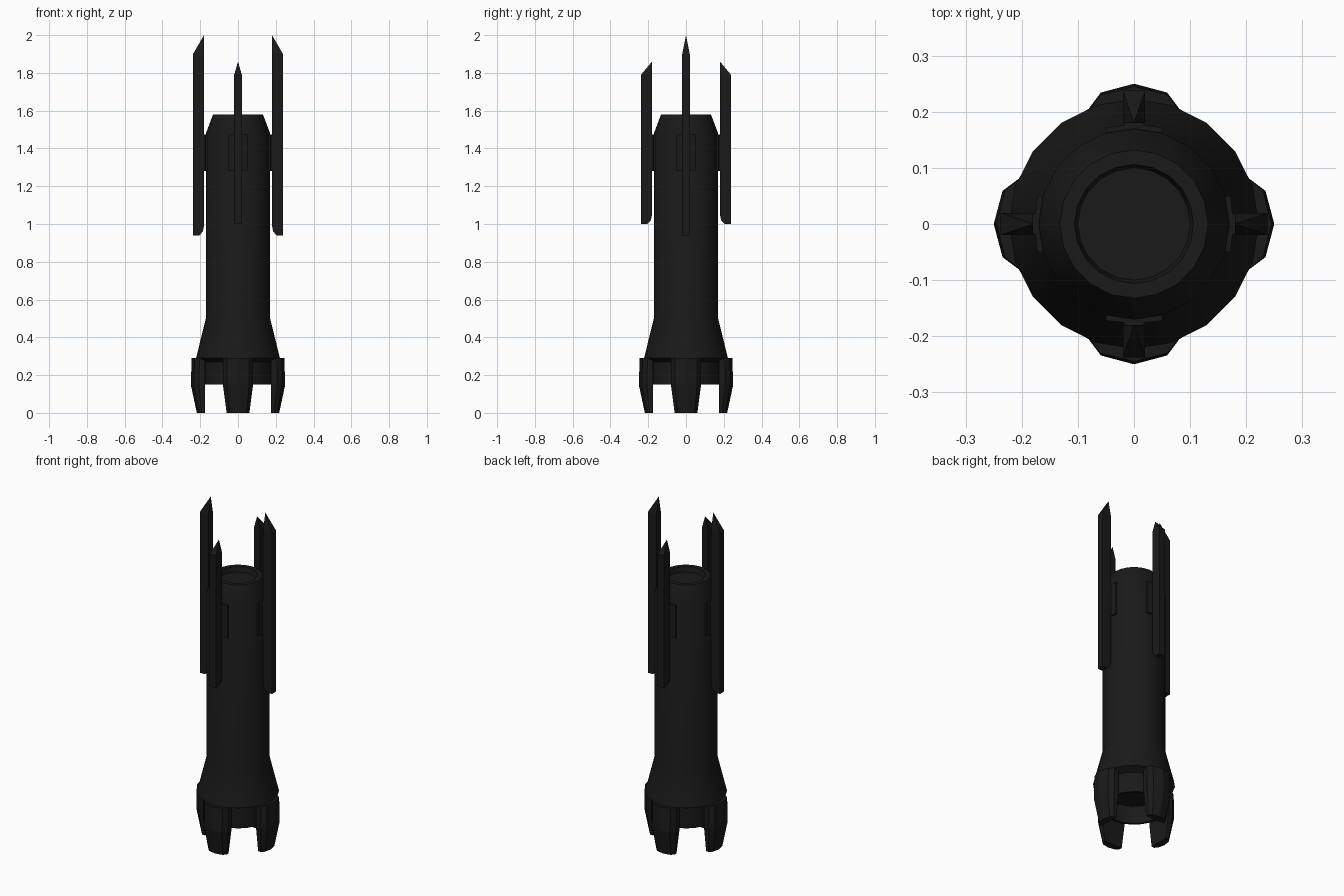
import bpy, bmesh
from math import pi, cos, sin
from mathutils import Matrix

if "Cube" in bpy.data.objects:
    bpy.data.objects.remove(bpy.data.objects["Cube"])

SIDES = 20
black = bpy.data.materials.new("black_metal")
black.diffuse_color = (0.01, 0.01, 0.01, 1)
black.use_nodes = True
black.node_tree.nodes["Principled BSDF"].inputs["Base Color"].default_value = black.diffuse_color


def finish(name, bm, smooth=False):
    bmesh.ops.recalc_face_normals(bm, faces=bm.faces)
    mesh = bpy.data.meshes.new(name)
    bm.to_mesh(mesh)
    bm.free()
    ob = bpy.data.objects.new(name, mesh)
    bpy.context.collection.objects.link(ob)
    mesh.materials.append(black)
    if smooth:
        bpy.context.view_layer.objects.active = ob
        ob.select_set(True)
        bpy.ops.object.shade_smooth_by_angle(angle=0.5)
        ob.select_set(False)
    return ob


def lathe(name, profile):
    """Revolve an (r, z) profile and cap both ends."""
    bm = bmesh.new()
    rings = [[bm.verts.new((r * cos(2 * pi * i / SIDES), r * sin(2 * pi * i / SIDES), z))
              for i in range(SIDES)] for r, z in profile]
    for a, b in zip(rings, rings[1:]):
        for i in range(SIDES):
            j = (i + 1) % SIDES
            bm.faces.new((a[i], a[j], b[j], b[i]))
    bm.faces.new(rings[0])
    bm.faces.new(rings[-1])
    return finish(name, bm, True)


def loft(name, sections, angle):
    """Join point loops pointing along +x, then turn them about z."""
    bm = bmesh.new()
    loops = [[bm.verts.new(p) for p in s] for s in sections]
    n = len(loops[0])
    for a, b in zip(loops, loops[1:]):
        for i in range(n):
            bm.faces.new((a[i], a[(i + 1) % n], b[(i + 1) % n], b[i]))
    bm.faces.new(loops[0])
    bm.faces.new(loops[-1])
    bm.transform(Matrix.Rotation(angle, 4, 'Z'))
    return finish(name, bm)


def foot_section(z, inner, outer, half):
    step = outer - inner
    return [(inner, -half, z), (inner + 0.42 * step, -half, z),
            (inner + 0.79 * step, -0.74 * half, z), (outer, 0, z),
            (inner + 0.79 * step, 0.74 * half, z),
            (inner + 0.42 * step, half, z), (inner, half, z)]


def blade(name, bottom, shoulder, tip, angle):
    """Flat-sided blade with a roof-like point on its inner edge."""
    a, b, w = 0.18, 0.238, 0.02
    bm = bmesh.new()
    # side outline: rounded lower inner corner, level shoulders
    outline = [(b, bottom), (b, shoulder), (a, shoulder), (a, bottom + 0.05),
               (a + 0.006, bottom + 0.02), (a + 0.025, bottom)]
    left = [bm.verts.new((x, -w, z)) for x, z in outline]
    right = [bm.verts.new((x, w, z)) for x, z in outline]
    bm.faces.new(left)
    bm.faces.new(right)
    for i in range(len(outline)):
        if i != 1:
            j = (i + 1) % len(outline)
            bm.faces.new((left[i], left[j], right[j], right[i]))
    # point
    peak = bm.verts.new((a, 0, tip))
    ring = [left[1], right[1], right[2], left[2]]
    for i in range(4):
        bm.faces.new((ring[i], ring[(i + 1) % 4], peak))
    bm.transform(Matrix.Rotation(angle, 4, 'Z'))
    return finish(name, bm)


# Hull: hollow nozzle, flare, tube, tapered collar and recessed top
lathe("hull", [(0.155, 0.25), (0.165, 0.15), (0.18, 0.15), (0.18, 0.27), (0.222, 0.29),
               (0.17, 0.50), (0.17, 1.48), (0.132, 1.58), (0.106, 1.58), (0.10, 1.55)])

for k, side in enumerate(("right", "back", "left", "front")):
    ang = k * pi / 2
    # Landing foot
    loft(side + "_foot", [foot_section(0, 0.175, 0.218, 0.06),
                          foot_section(0.15, 0.175, 0.25, 0.08),
                          foot_section(0.29, 0.175, 0.245, 0.08)], ang)
    # Mounting plate and pylon between hull and blade
    loft(side + "_mount", [[(0.15, -0.05, z), (0.172, -0.05, z), (0.178, 0, z),
                            (0.172, 0.05, z), (0.15, 0.05, z)] for z in (1.28, 1.475)], ang)
    loft(side + "_pylon", [[(0.15, -0.018, z), (0.2, -0.018, z), (0.2, 0.018, z),
                            (0.15, 0.018, z)] for z in (1.28, 1.475)], ang)
    # Long blades on the sides, shorter ones front and back
    if k % 2 == 0:
        blade(side + "_blade", 0.94, 1.90, 2.0, ang)
    else:
        blade(side + "_blade", 1.0, 1.79, 1.86, ang)
